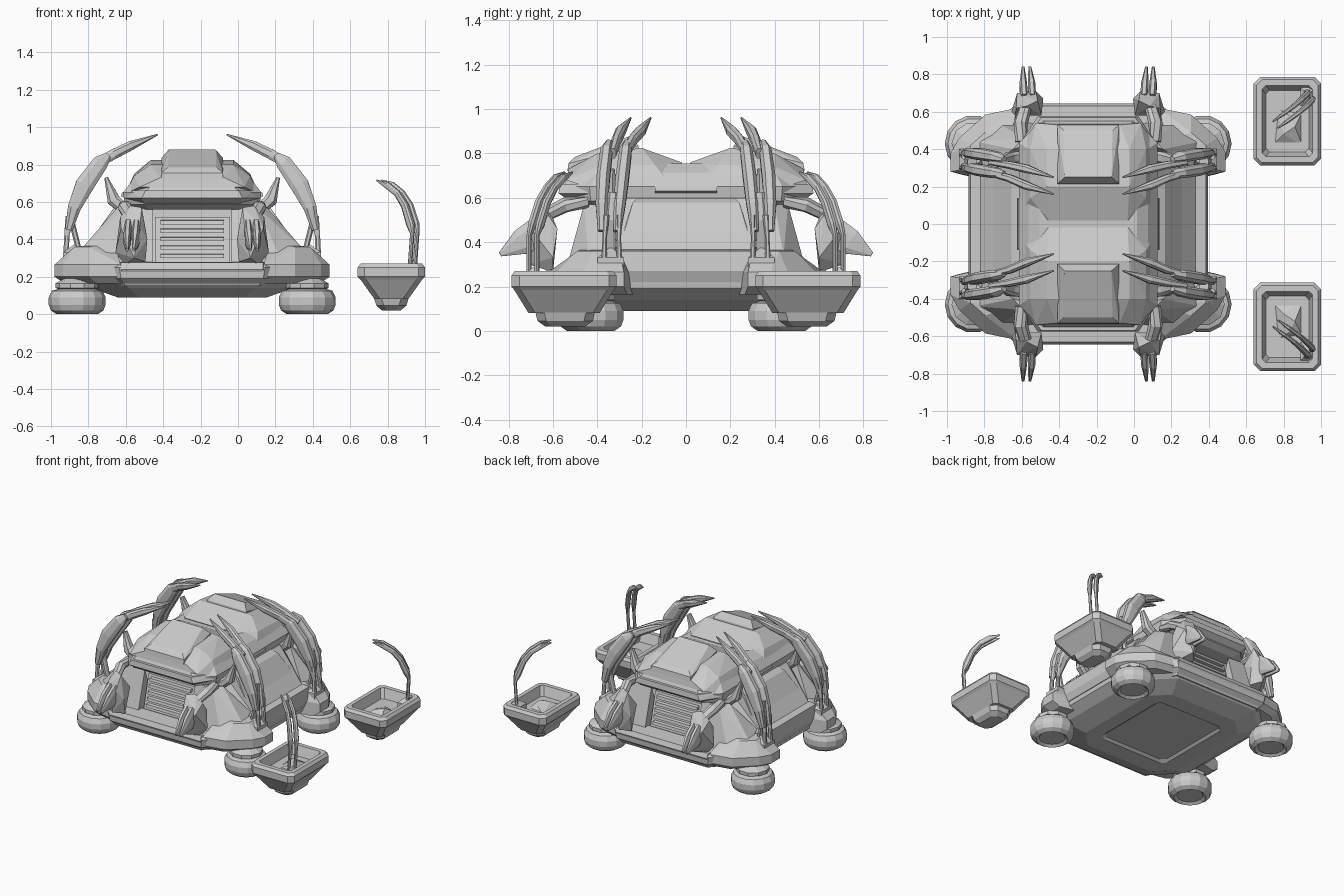
import bpy, bmesh, math
from mathutils import Vector as V

CX = -0.245  # centre of the main vehicle along x


def finish(bm, name):
    bmesh.ops.recalc_face_normals(bm, faces=bm.faces)
    me = bpy.data.meshes.new(name)
    bm.to_mesh(me)
    bm.free()
    ob = bpy.data.objects.new(name, me)
    bpy.context.collection.objects.link(ob)
    return ob


def skin(bm, loops, name):
    """Bridge equal vertex loops and cap both ends."""
    n = len(loops[0])
    for l0, l1 in zip(loops, loops[1:]):
        for i in range(n):
            j = (i + 1) % n
            bm.faces.new((l0[i], l0[j], l1[j], l1[i]))
    bm.faces.new(loops[0])
    bm.faces.new(loops[-1])
    return finish(bm, name)


def loft(name, rings, cx=CX, cy=0.0):
    """Stack of chamfered rectangles: (z, half x, half y, chamfer)."""
    bm = bmesh.new()
    loops = []
    for z, a, b, c in rings:
        pts = [(a, -b + c), (a, b - c), (a - c, b), (-a + c, b),
               (-a, b - c), (-a, -b + c), (-a + c, -b), (a - c, -b)]
        loops.append([bm.verts.new((cx + x, cy + y, z)) for x, y in pts])
    return skin(bm, loops, name)


def hull(name, pts, sx=1, sy=1, cx=CX):
    """Convex faceted block from a few corner points."""
    bm = bmesh.new()
    vs = [bm.verts.new((cx + sx * x, sy * y, z)) for x, y, z in pts]
    bmesh.ops.convex_hull(bm, input=vs)
    junk = [v for v in bm.verts if not v.link_faces]
    bmesh.ops.delete(bm, geom=junk, context='VERTS')
    bmesh.ops.dissolve_limit(bm, angle_limit=0.02, verts=bm.verts, edges=bm.edges)
    return finish(bm, name)


def limb(name, path, sx=1, sy=1, cx=CX, side=(0, 1, 0)):
    """Chain of faceted segments; path = (point, width, thickness)."""
    bm = bmesh.new()
    pts = [V((cx + sx * p[0], sy * p[1], p[2])) for p, w, t in path]
    s0 = V((sx * side[0], sy * side[1], side[2]))
    loops = []
    for i, (p, w, t) in enumerate(path):
        d = (pts[min(i + 1, len(pts) - 1)] - pts[max(i - 1, 0)]).normalized()
        n = d.cross(s0).normalized()
        s = n.cross(d)
        loops.append([bm.verts.new(pts[i] + n * (a * w / 2) + s * (b * t / 2))
                      for a, b in ((1, .5), (.5, 1), (-.5, 1), (-1, .5),
                                   (-1, -.5), (-.5, -1), (.5, -1), (1, -.5))])
    return skin(bm, loops, name)


def lathe(name, x, y, prof, n=14):
    bm = bmesh.new()
    loops = [[bm.verts.new((x + r * math.cos(2 * math.pi * k / n),
                            y + r * math.sin(2 * math.pi * k / n), z))
              for k in range(n)] for r, z in prof]
    return skin(bm, loops, name)


# Lower hull with recessed belly plate
loft("lower_hull", [(.105, .27, .30, .03), (.09, .29, .32, .03), (.09, .40, .45, .12),
                    (.14, .54, .58, .20), (.19, .61, .635, .23), (.25, .62, .64, .23),
                    (.275, .60, .62, .23)])
# Middle body between hull and cabin
loft("middle_body", [(.26, .60, .46, .14), (.36, .58, .43, .14), (.50, .46, .39, .08),
                     (.60, .37, .38, .06)])
# Cabin shell
loft("cabin", [(.56, .31, .48, .08), (.585, .36, .53, .10), (.65, .37, .555, .12),
               (.715, .32, .52, .12), (.755, .26, .40, .12)])

# Side ledges, sloping side panels and rails
for sx in (1, -1):
    hull("side_ledge", [(u, y, z) for y in (-.3, .3) for u, z in
                        ((.45, .22), (.62, .22), (.64, .27), (.63, .36), (.45, .38))], sx)
    hull("side_panel", [(u, s * y, z) for s in (1, -1) for u, y, z in
                        ((.37, .22, .60), (.41, .24, .58), (.52, .29, .42),
                         (.56, .30, .37), (.37, .30, .37))], sx)
    hull("side_rail", [(u, y, z) for y in (-.14, .14) for u, z in
                       ((.36, .62), (.38, .63), (.375, .65), (.36, .65))], sx)

for sy in (1, -1):
    # Raised roof hump and hatch
    hull("roof_hump", [(s * u, y, z) for s in (1, -1) for u, y, z in
                       ((.36, .06, .64), (.36, .42, .64), (.28, .54, .68), (.21, .02, .76),
                        (.31, .14, .75), (.31, .40, .74), (.22, .20, .825), (.22, .40, .80),
                        (.17, .53, .73))], 1, sy)
    hull("roof_hatch", [(s * u, y, z) for s in (1, -1) for u, y, z in
                        ((.165, .21, .80), (.165, .535, .72),
                         (.165, .53, .755), (.165, .215, .835), (.125, .25, .88),
                         (.13, .50, .785))], 1, sy)
    # Visor lip below the cabin nose
    hull("visor_lip", [(s * u, y, z) for s in (1, -1) for u, y, z in
                       ((.24, .50, .57), (.30, .40, .57), (.27, .575, .62), (.25, .57, .66),
                        (.33, .46, .66), (.36, .44, .62))], 1, sy)
    # Recessed grille panel and slats
    hull("grille_panel", [(s * .20, y, z) for s in (1, -1) for y, z in
                          ((.37, .27), (.49, .27), (.43, .52), (.35, .52))], 1, sy)
    for i in range(5):
        z = .30 + i * .045
        y = .495 - (z - .27) * .24
        hull("grille_slat", [(s * .17, y + dy, z + dz) for s in (1, -1) for dy, dz in
                             ((-.03, 0), (.02, 0), (.015, .02), (-.03, .025))], 1, sy)
    # Bumper ledge
    hull("bumper", [(s * u, y, z) for s in (1, -1) for u, y, z in
                    ((.38, .645, .24), (.38, .63, .275), (.42, .50, .28),
                     (.36, .60, .15), (.42, .48, .15))], 1, sy)

for sx in (1, -1):
    for sy in (1, -1):
        # Corner fender
        out = [(.38, .62), (.55, .585), (.69, .46), (.735, .38), (.735, .28), (.60, .25)]
        hull("fender", [(u, y, z) for u, y in out for z in (.20, .265)] +
             [(u * .93, y * .95, .165) for u, y in out] +
             [(.40, .54, .30), (.55, .49, .36), (.63, .42, .36), (.63, .30, .36),
              (.42, .44, .38)], sx, sy)
        # Pillar beside the grille
        hull("pillar", [(.21, .54, .27), (.21, .46, .56), (.21, .36, .27), (.40, .40, .57),
                        (.35, .46, .57), (.48, .54, .28), (.60, .44, .34), (.56, .30, .38)],
             sx, sy)
        # Wheel and hub
        wx, wy = CX + sx * .615, sy * .43
        lathe("wheel", wx, wy, [(.09, .015), (.11, 0), (.14, .02), (.152, .05), (.152, .09),
                                (.135, .125), (.10, .135)])
        lathe("wheel_hub", wx, wy, [(.07, .12), (.115, .14), (.115, .165), (.07, .19)], 10)

        # Corner claw: base, lower struts, split upper arm, blades
        hull("claw_base", [(u, y, z) for u in (.57, .69) for y in (.28, .40)
                           for z in (.27, .33)] + [(.62, .34, .38)], sx, sy)
        for k in (-1, 1):
            limb("claw_strut", [((.675, .335 + k * .035, .30), .03, .025),
                                ((.67, .335 + k * .032, .42), .028, .02),
                                ((.655, .33 + k * .03, .52), .045, .03)], sx, sy)
            limb("claw_arm", [((.66, .345 + k * .035, .45), .04, .035),
                              ((.63, .34 + k * .04, .57), .07, .055),
                              ((.575, .33 + k * .043, .69), .10, .06),
                              ((.49, .315 + k * .043, .81), .085, .055),
                              ((.45, .305 + k * .04, .85), .035, .03)], sx, sy)
            limb("claw_blade", [((.52, .30 + k * .03, .80), .05, .03),
                                ((.42, .28 + k * .035, .855), .055, .04),
                                ((.33, .25 + k * .045, .90), .05, .045),
                                ((.185, .205 + k * .045, .96), .008, .008)], sx, sy)
        limb("claw_brace", [((.60, .34, .32), .03, .04), ((.645, .34, .50), .03, .05),
                            ((.62, .33, .62), .05, .05)], sx, sy)
        # Brace from the cabin side to the claw
        limb("claw_link", [((.35, .36, .55), .06, .06), ((.42, .35, .61), .07, .07),
                           ((.46, .34, .73), .02, .04)], sx, sy)

        # Front arm: link, forearm plate, beak
        limb("upper_link", [((.36, .44, .58), .06, .05), ((.36, .54, .57), .07, .06),
                            ((.33, .64, .52), .06, .05)], sx, sy)
        hull("forearm", [(.27, .66, .57), (.33, .63, .58), (.385, .62, .52), (.41, .60, .33),
                         (.36, .60, .265), (.25, .64, .28), (.24, .67, .40), (.28, .71, .47),
                         (.38, .70, .46), (.25, .58, .46), (.39, .58, .46), (.31, .71, .30)],
             sx, sy)
        for k in (-1, 1):
            limb("beak", [((.32 + k * .022, .66, .46), .12, .04),
                          ((.325 + k * .022, .74, .40), .12, .04),
                          ((.33 + k * .018, .838, .345), .02, .015)],
                 sx, sy, side=(1, 0, 0))

# Detached side pods: tray, keel, inner equipment, jointed feeler
for sy in (1, -1):
    loft("pod_tray", [(.08, .09, .16, .03), (.185, .165, .225, .03),
                      (.20, .18, .237, .035), (.25, .18, .237, .035), (.27, .165, .222, .03),
                      (.27, .135, .19, .02), (.20, .115, .165, .02)], .82, sy * .55)
    loft("pod_keel", [(.02, .05, .09, .03), (.045, .08, .125, .04), (.11, .10, .14, .04)],
         .82, sy * .545)
    hull("pod_equipment", [(.74, .42, .19), (.90, .42, .19), (.90, .60, .19), (.76, .62, .19),
                           (.80, .48, .23), (.86, .52, .24), (.83, .58, .22)], 1, sy, 0)
    hull("pod_joint", [(u, y, z) for u in (.89, .965) for y in (.63, .73)
                       for z in (.17, .25)] + [(.935, .69, .29)], 1, sy, 0)
    for k in (-1, 1):
        a, b = -.6 * k * .022, .8 * k * .022
        limb("pod_feeler", [((.93 + a, .69 + b, .22), .022, .02),
                            ((.945 + a, .69 + b, .43), .022, .02),
                            ((.935 + a, .675 + b, .48), .045, .03),
                            ((.905 + a, .645 + b, .58), .04, .03),
                            ((.865 + a, .61 + b, .645), .035, .025),
                            ((.81 + a, .57 + b, .69), .035, .022),
                            ((.755 + a, .53 + b, .715), .008, .008)],
             1, sy, 0, side=(-.6, .8, 0))
